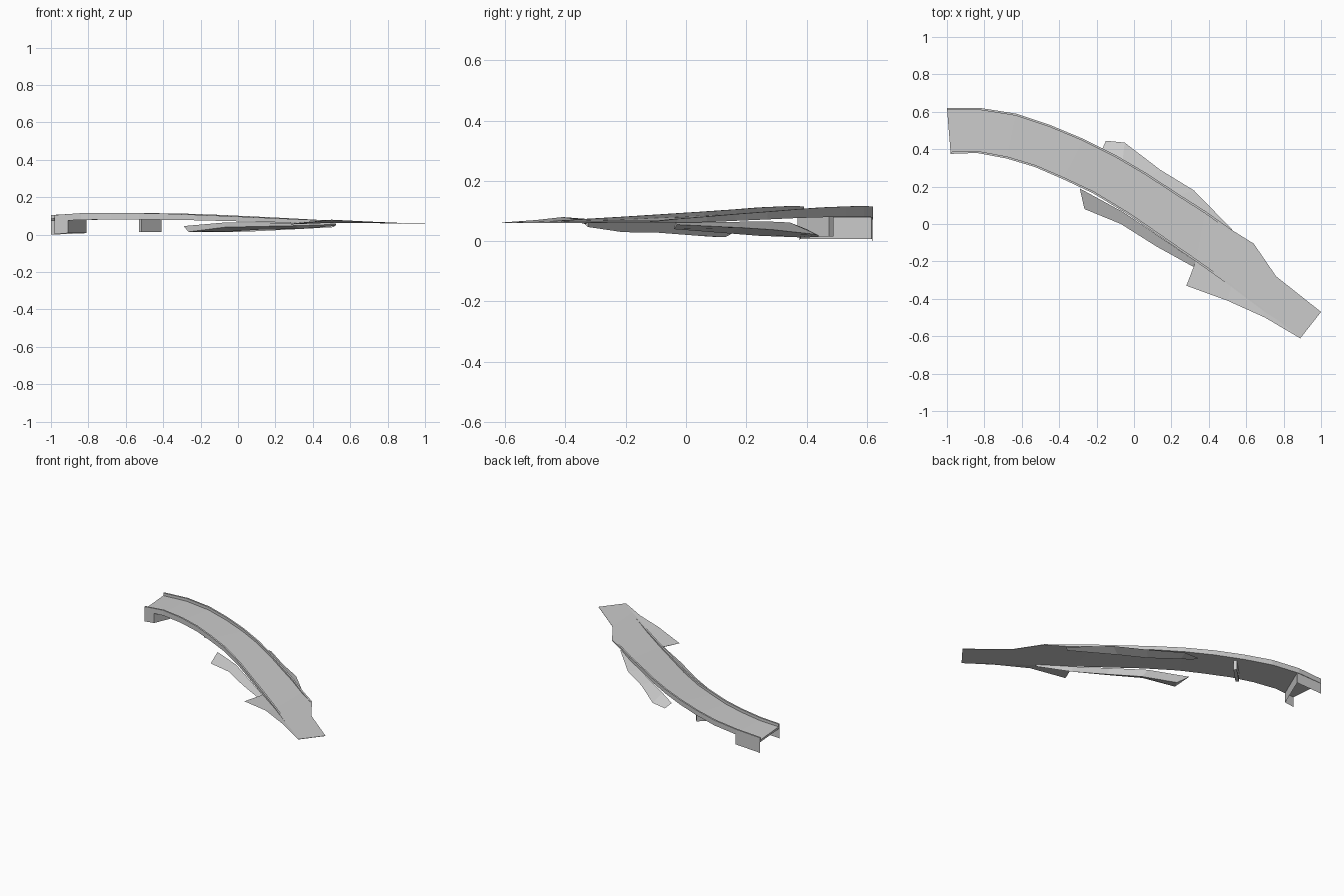
import bpy, bmesh

mat = bpy.data.materials.new("concrete_grey")
mat.diffuse_color = (0.6, 0.6, 0.6, 1)


def loft(name, sections, closed=True, caps=True):
    """Skin a row of equal-length cross-sections into one object."""
    bm = bmesh.new()
    rows = [[bm.verts.new(p) for p in s] for s in sections]
    n = len(rows[0])
    for a, b in zip(rows, rows[1:]):
        for k in range(n if closed else n - 1):
            m = (k + 1) % n
            bm.faces.new((a[k], a[m], b[m], b[k]))
    if closed and caps:
        bm.faces.new(rows[0])
        bm.faces.new(rows[-1])
    bmesh.ops.recalc_face_normals(bm, faces=bm.faces)
    me = bpy.data.meshes.new(name)
    bm.to_mesh(me)
    bm.free()
    me.materials.append(mat)
    ob = bpy.data.objects.new(name, me)
    bpy.context.collection.objects.link(ob)
    return ob


# Road stations: outer x, y, inner x, y, road height, kerb height
road = [
    (-1.00, .62, -.98, .375, .087, .018), (-.82, .62, -.84, .38, .095, .020),
    (-.63, .59, -.68, .35, .097, .020), (-.45, .53, -.53, .305, .096, .019),
    (-.27, .455, -.38, .24, .094, .018), (-.10, .37, -.22, .165, .090, .016),
    (.07, .27, -.03, .05, .084, .014), (.23, .165, .15, -.075, .078, .012),
    (.38, .07, .33, -.20, .072, .010), (.52, -.03, .52, -.335, .068, .006),
    (.64, -.105, .70, -.47, .065, .001), (.76, -.28, .78, -.53, .063, 0),
    (1.00, -.47, .89, -.61, .062, 0),
]


def road_section(s):
    ox, oy, ix, iy, z, r = s
    t, bot = z + r, z - r * .7 - .002

    def at(f, h):
        return (ix + (ox - ix) * f, iy + (oy - iy) * f, h)
    e = .045
    return [at(0, bot), at(0, t), at(e, t), at(e, z),
            at(1 - e, z), at(1 - e, t), at(1, t), at(1, bot)]


# Curved road deck with raised kerbs
loft("road_deck", [road_section(s) for s in road])


# Rocky ledges: top edge at the road, outer lip, bottom edge under the road
def ledge(name, pts):
    loft(name, [[s[0:3], s[3:6], s[6:9]] for s in pts])


ledge("front_ledge", [
    (-.29, .19, .046, -.265, .08, .015, -.24, .13, .013),
    (-.06, .065, .066, -.07, .00, .040, -.03, .04, .018),
    (.14, -.07, .064, .12, -.12, .044, .14, -.09, .028),
    (.33, -.20, .062, .31, -.225, .048, .33, -.21, .030),
    (.52, -.325, .065, .52, -.335, .055, .52, -.325, .047)])
ledge("back_ledge", [
    (-.17, .40, .040, -.15, .445, .015, -.13, .41, .013),
    (-.06, .345, .062, -.05, .435, .022, -.07, .37, .013),
    (.09, .255, .066, .14, .29, .038, .09, .24, .018),
    (.24, .155, .064, .32, .18, .045, .25, .14, .026),
    (.52, -.035, .062, .525, -.03, .055, .51, -.04, .040)])

# Tilted slab along the front of the lower ramp
ledge("ramp_side_slab", [
    (.33, -.20, .064, .28, -.33, .055, .33, -.205, .060),
    (.52, -.335, .068, .50, -.41, .080, .52, -.34, .064),
    (.69, -.455, .065, .70, -.50, .070, .69, -.46, .062),
    (.88, -.60, .062, .89, -.612, .062, .88, -.60, .060)])

# Abutment: side walls joined by a cross wall, open at the road end
path = [(-1, .618, 0), (-.81, .616, .008), (-.91, .38, .008), (-.98, .376, .003)]
loft("abutment_wall", [[(x, y, z), (x, y, .086)] for x, y, z in path], closed=False)

# Slim support pier under the upper road
pier_plan = [(-.53, .385), (-.515, .37), (-.41, .475), (-.425, .49)]
loft("support_pier", [[(x, y, z) for x, y in pier_plan] for z in (.015, .088)])
